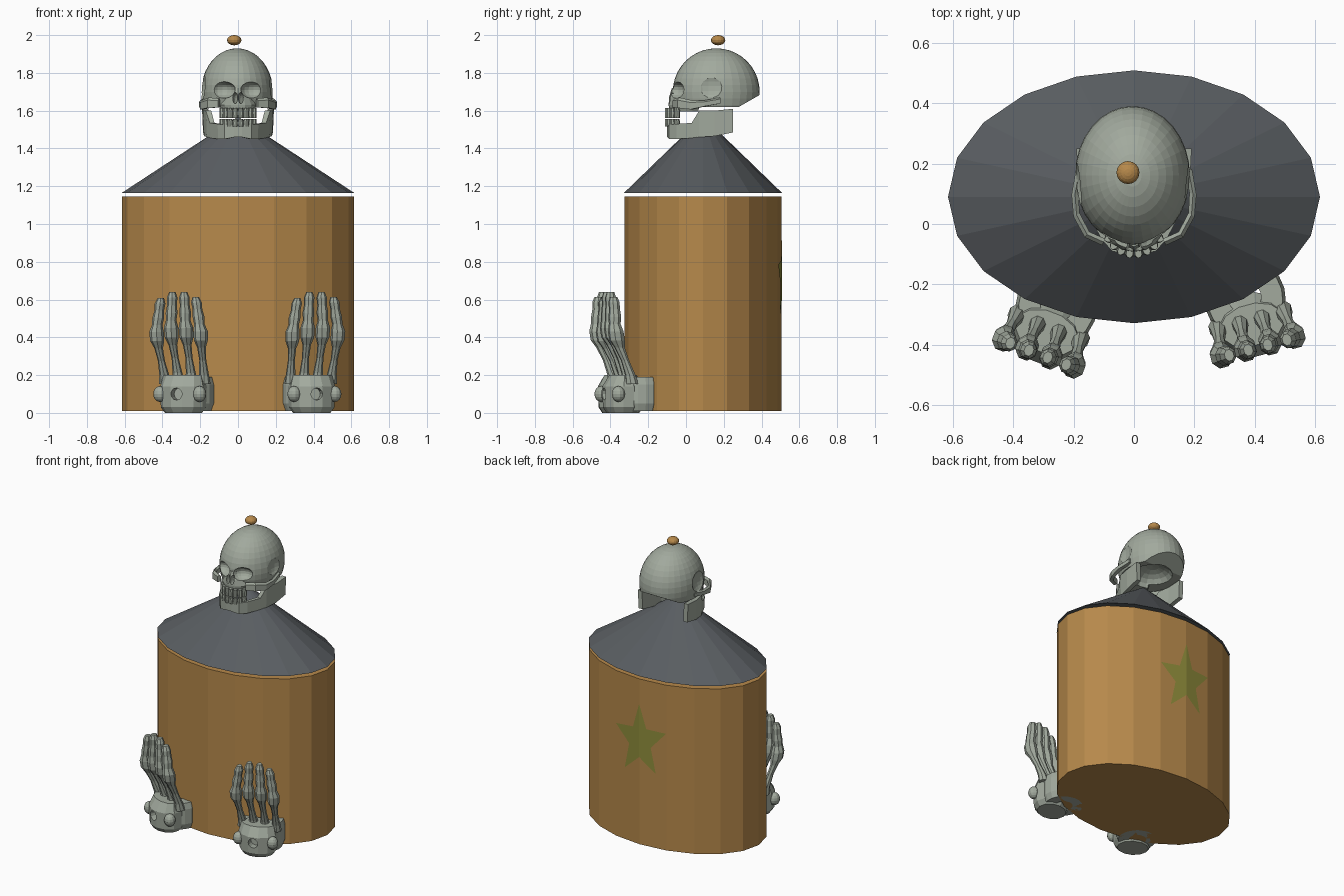
import bpy, bmesh, math
from mathutils import Matrix, Vector

if "Cube" in bpy.data.objects:
    bpy.data.objects.remove(bpy.data.objects["Cube"])

def material(name, rgb):
    m = bpy.data.materials.new(name)
    m.diffuse_color = (*rgb, 1)
    m.use_nodes = True
    m.node_tree.nodes["Principled BSDF"].inputs["Base Color"].default_value = m.diffuse_color
    return m

CLOTH = material("cloth_ochre", (0.47, 0.25, 0.07))
DARK = material("dark_grey", (0.10, 0.11, 0.12))
BONE = material("bone", (0.36, 0.40, 0.34))
YELLOW = material("olive_yellow", (0.28, 0.27, 0.045))

def finish(name, bm, mat, matrix=None):
    if matrix:
        bm.transform(matrix)
    bmesh.ops.recalc_face_normals(bm, faces=bm.faces)
    me = bpy.data.meshes.new(name)
    bm.to_mesh(me)
    bm.free()
    ob = bpy.data.objects.new(name, me)
    bpy.context.collection.objects.link(ob)
    me.materials.append(mat)
    return ob

def loft(name, rings, mat, matrix=None):
    """Skin a list of equal rings and cap both ends."""
    bm = bmesh.new()
    vs = [[bm.verts.new(p) for p in r] for r in rings]
    n = len(vs[0])
    for a, b in zip(vs, vs[1:]):
        for i in range(n):
            j = (i + 1) % n
            bm.faces.new((a[i], a[j], b[j], b[i]))
    bm.faces.new(vs[0][::-1])
    bm.faces.new(vs[-1])
    return finish(name, bm, mat, matrix)

def oval(cx, cy, z, rx, ry, n, turn=0.0):
    return [(cx + rx * math.cos(turn + math.tau * i / n),
             cy + ry * math.sin(turn + math.tau * i / n), z) for i in range(n)]

def ball(name, c, r, mat, seg=16, rings=10, matrix=None):
    bm = bmesh.new()
    bmesh.ops.create_uvsphere(bm, u_segments=seg, v_segments=rings, radius=1)
    bm.transform(Matrix.Translation(c) @ Matrix.Diagonal((*r, 1)))
    return finish(name, bm, mat, matrix)

def boolean(ob, other, op):
    m = ob.modifiers.new("cut", 'BOOLEAN')
    m.operation, m.object, m.solver = op, other, 'EXACT'
    bpy.context.view_layer.objects.active = ob
    bpy.ops.object.modifier_apply(modifier=m.name)
    bpy.data.objects.remove(other)

# Oval body and sloping collar
loft("body", [oval(0, 0.09, z, 0.615, 0.415, 20) for z in (0.01, 1.145)], CLOTH)
loft("collar", [oval(0, 0.09, 1.165, 0.615, 0.418, 20),
                oval(0, 0.09, 1.56, 0.012, 0.01, 20)], DARK)

# Star on the back, folded along the centre edge of the body
bm = bmesh.new()
mid = bm.verts.new((0, 0.509, 0.72))
star = []
for i in range(10):
    k = 1 if i % 2 == 0 else 0.43
    a = math.pi * i / 5
    x = 0.2 * k * math.sin(a)
    star.append(bm.verts.new((x, 0.509 - 0.107 * abs(x), 0.72 + 0.256 * k * math.cos(a) - 0.07 * x)))
for i in range(10):
    bm.faces.new((mid, star[i], star[(i + 1) % 10]))
finish("back_star", bm, YELLOW)

# Button on the crown
ball("crown_button", (-0.02, 0.17, 1.973), (0.038, 0.038, 0.027), CLOTH)

# Cranium, trimmed below
bm = bmesh.new()
bmesh.ops.create_uvsphere(bm, u_segments=32, v_segments=20, radius=1)
bm.transform(Matrix.Translation((-0.005, 0.16, 1.70)) @ Matrix.Diagonal((0.19, 0.23, 0.23, 1)))
for co, no in (((0, 0.28, 1.62), (0, 0, -1)), ((0, 0.28, 1.62), (0, 0.5, -0.87))):
    geom = bm.verts[:] + bm.edges[:] + bm.faces[:]
    cut = bmesh.ops.bisect_plane(bm, geom=geom, plane_co=co, plane_no=no, clear_outer=True)
    edges = [e for e in cut["geom_cut"] if isinstance(e, bmesh.types.BMEdge)]
    bmesh.ops.holes_fill(bm, edges=edges, sides=0)
skull = finish("skull", bm, BONE)

# Upper jaw joined on
maxilla = loft("upper_jaw", [oval(0, 0.0, z, rx, ry, 16) for z, rx, ry in
                             ((1.595, 0.085, 0.088), (1.63, 0.1, 0.092), (1.67, 0.08, 0.09),
                              (1.72, 0.035, 0.075))], BONE)
boolean(skull, maxilla, 'UNION')

# Eye sockets, nose openings, temple hollows and base hollow
for s in (-1, 1):
    for c, r in (((s * 0.083, -0.065, 1.71), (0.07, 0.065, 0.046)),
                 ((s * 0.015, -0.085, 1.668), (0.013, 0.04, 0.03)),
                 ((s * 0.205, 0.12, 1.73), (0.04, 0.09, 0.08))):
        boolean(skull, ball("cutter", c, r, BONE), 'DIFFERENCE')
boolean(skull, ball("cutter", (0, 0.18, 1.60), (0.13, 0.13, 0.08), BONE), 'DIFFERENCE')

# Cheek arches
for s, side in ((-1, "left"), (1, "right")):
    rings = []
    for x, y, z, h in ((0.10, -0.06, 1.635, 0.03), (0.155, -0.035, 1.635, 0.035),
                       (0.19, 0.03, 1.625, 0.03), (0.195, 0.10, 1.635, 0.02),
                       (0.18, 0.18, 1.65, 0.02)):
        n = Vector((x, y - 0.15, 0)).normalized() * 0.012
        rings.append([(s * (x + n.x * a), y + n.y * a, z + h * b)
                      for a, b in ((-1, -0.6), (1, -0.6), (1, 0.6), (0, 1), (-1, 0.6))])
    loft(side + "_cheek_arch", rings, BONE)

# Lower jaw: a bent plate rising at both ends
half = [(0.02, -0.10, 1.46, 1.525), (0.07, -0.09, 1.45, 1.525), (0.105, -0.05, 1.45, 1.53),
        (0.145, 0.03, 1.455, 1.535), (0.165, 0.07, 1.46, 1.60), (0.18, 0.15, 1.465, 1.60),
        (0.185, 0.25, 1.485, 1.61)]
path = [(-x, y, a, b) for x, y, a, b in half[::-1]] + half
rings = []
for x, y, lo, hi in path:
    iy = y + 0.035 * max(0, 1 - abs(x) / 0.16)
    rings.append([(x, y, lo), (x * 1.03, y, hi), (x * 0.86, iy, hi), (x * 0.84, iy, lo)])
loft("lower_jaw", rings, BONE)

# Teeth around the arch
for row, lo, hi in (("upper", 1.562, 1.615), ("lower", 1.515, 1.556)):
    for i in range(8):
        a = math.radians(-63 + 18 * i)
        m = Matrix.Translation((0.092 * math.sin(a), -0.005 - 0.093 * math.cos(a), 0)) @ Matrix.Rotation(a, 4, 'Z')
        loft(f"{row}_tooth_{i + 1}", [oval(0, 0, z, r, 0.016, 8, math.pi / 8) for z, r in
                                      ((lo, 0.014), ((lo + hi) / 2, 0.0165), (hi, 0.012))], BONE, m)

# Upright bony feet with soles facing forward
# toe profile: height, depth from sole, half width, half thickness
TOE = ((0.16, 0.135, 0.034, 0.035), (0.21, 0.125, 0.026, 0.028), (0.29, 0.095, 0.018, 0.022),
       (0.36, 0.065, 0.022, 0.028), (0.40, 0.05, 0.036, 0.042), (0.45, 0.042, 0.038, 0.042),
       (0.49, 0.038, 0.027, 0.032), (0.53, 0.04, 0.031, 0.034), (0.57, 0.04, 0.025, 0.03),
       (0.61, 0.038, 0.028, 0.03), (0.64, 0.038, 0.016, 0.02))
for side, c, ang in (("left", (-0.33, -0.465, 0), -21), ("right", (0.42, -0.445, 0), 15)):
    M = Matrix.Translation(c) @ Matrix.Rotation(math.radians(ang), 4, 'Z')
    for i, (u, k) in enumerate(((-0.125, 0.95), (-0.042, 1), (0.042, 1), (0.125, 0.96))):
        rings = [oval(u * (0.8 + 0.2 * min(1, z / 0.42)) * (1 - 0.22 * max(0, z - 0.45) / 0.2),
                      v, z * k, ru, rv, 8, math.pi / 8) for z, v, ru, rv in TOE]
        loft(f"{side}_toe_{i + 1}", rings, BONE, M)
    # heel block with a front hole and side knobs
    heel = loft(side + "_heel", [oval(0, 0.115, z, ru, rv, 12, math.pi / 12) for z, ru, rv in
                                 ((0.0, 0.1, 0.085), (0.03, 0.122, 0.105), (0.14, 0.126, 0.108),
                                  (0.2, 0.11, 0.07))], BONE, M)
    hole = loft("cutter", [oval(0, 0, z, 0.032, 0.032, 12) for z in (-0.05, 0.06)], BONE,
                M @ Matrix.Translation((0, 0, 0.1)) @ Matrix.Rotation(-math.pi / 2, 4, 'X'))
    boolean(heel, hole, 'DIFFERENCE')
    for s in (-1, 1):
        ball(f"{side}_heel_knob_{'inner' if s < 0 else 'outer'}", (s * 0.112, 0.06, 0.1),
             (0.036, 0.036, 0.042), BONE, 12, 8, M)
    # ankle cup behind the heel
    cup = loft(side + "_ankle_cup", [oval(0, 0.205, z, r, r, 20) for z, r in
                                     ((0.01, 0.12), (0.05, 0.135), (0.15, 0.135), (0.19, 0.125))], BONE, M)
    boolean(cup, loft("cutter", [oval(0, 0.21, z, 0.055, 0.055, 16) for z in (-0.1, 0.3)], BONE, M), 'DIFFERENCE')
